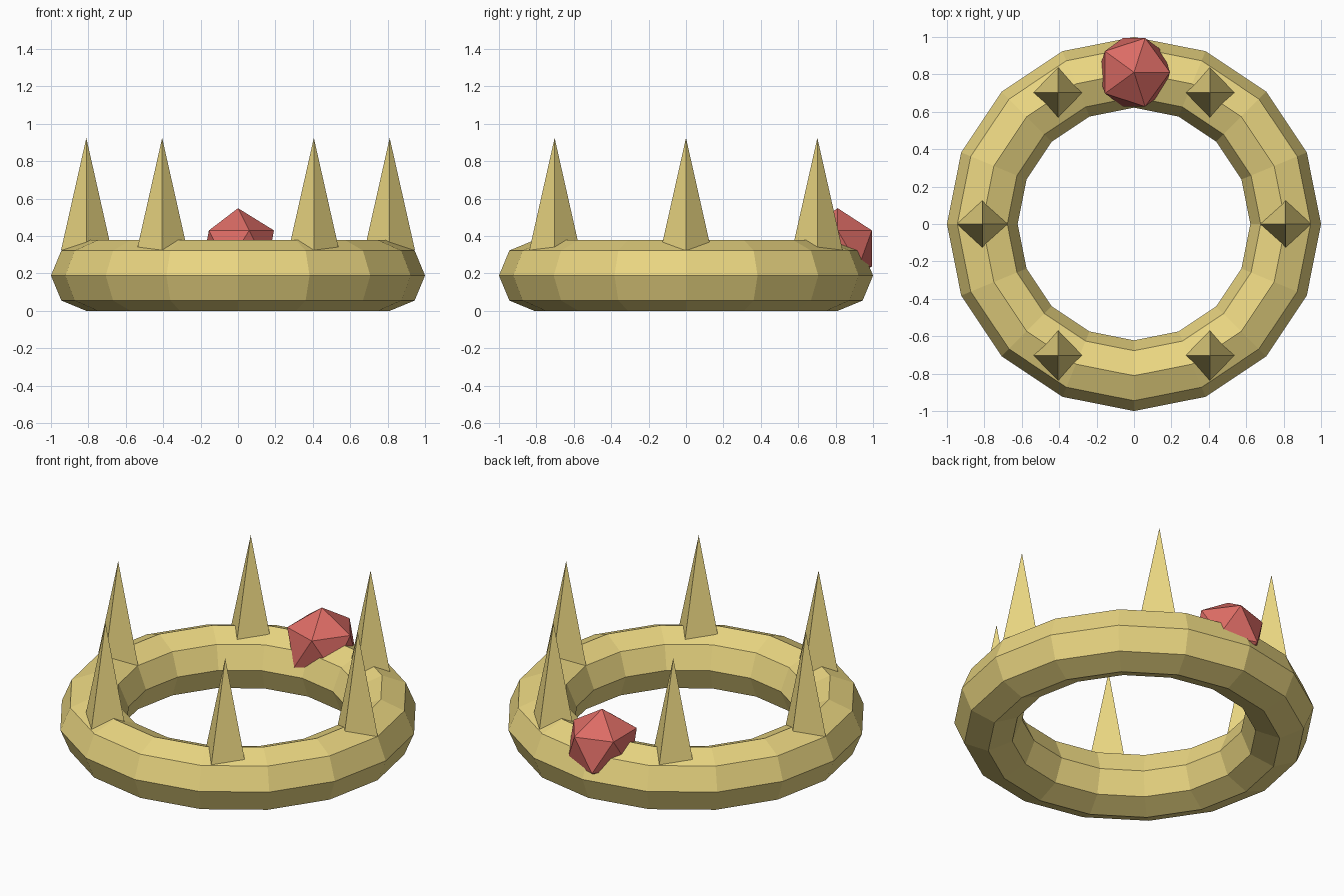
import bpy
from math import cos, sin, pi

if "Cube" in bpy.data.objects:
    bpy.data.objects.remove(bpy.data.objects["Cube"])

R, r = 0.811, 0.189  # ring radius, tube radius


def material(name, color):
    m = bpy.data.materials.new(name)
    m.diffuse_color = (*color, 1)
    m.use_nodes = True
    m.node_tree.nodes["Principled BSDF"].inputs["Base Color"].default_value = m.diffuse_color
    return m


def finish(name, mat):
    ob = bpy.context.object
    ob.name = name
    ob.data.materials.append(mat)


gold = material("gold", (0.82, 0.67, 0.22))
red = material("red", (0.72, 0.15, 0.13))

# Faceted ring
bpy.ops.mesh.primitive_torus_add(major_segments=16, minor_segments=8,
                                 major_radius=R, minor_radius=r,
                                 location=(0, 0, r))
finish("band", gold)

# Six four-sided spikes, all with axis-aligned corners
base, tip = 0.325, 0.925
for i in range(6):
    a = i * pi / 3
    bpy.ops.mesh.primitive_cone_add(vertices=4, radius1=0.135, radius2=0,
                                    depth=tip - base,
                                    location=(R * cos(a), R * sin(a), (base + tip) / 2))
    finish(f"spike_{i + 1}", gold)

# Gem set into the back of the ring
bpy.ops.mesh.primitive_ico_sphere_add(subdivisions=1, radius=0.215,
                                      location=(0, R, 0.334))
finish("gem", red)
